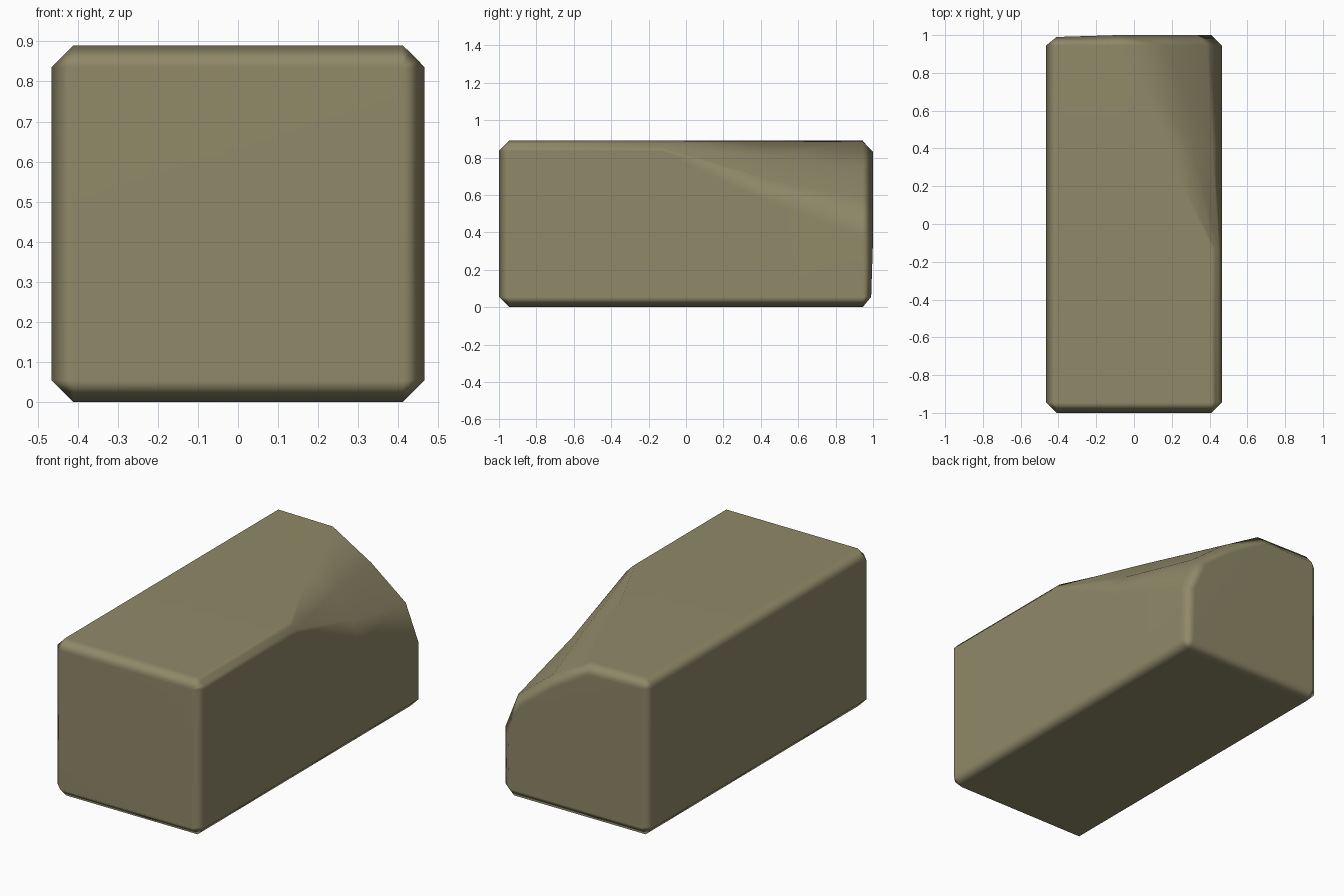
import bpy, bmesh

if "Cube" in bpy.data.objects:
    bpy.data.objects.remove(bpy.data.objects["Cube"])

W, H, B = 0.465, 0.89, 0.055      # half width, height, chamfer
I = W - B

mat = bpy.data.materials.new("olive tan")
mat.diffuse_color = (0.28, 0.25, 0.14, 1)
mat.use_nodes = True
mat.node_tree.nodes["Principled BSDF"].inputs["Base Color"].default_value = mat.diffuse_color


def section(y, arc):
    """Chamfered cross-section; arc = four points of the upper right corner."""
    pts = [(-I, 0), (I, 0), (W, B)] + arc + [(-I, H), (-W, H - B), (-W, B)]
    return [(x, y, z) for x, z in pts]


def inset(ring, y):
    """End face ring, pulled in by the chamfer width."""
    return [(max(-I, min(I, p[0])), y, max(B, min(H - B, p[2]))) for p in ring]


# upper right corner: plain chamfer at the front, broad rounded slope at the back
plain = [(W, H - B), (0.449, 0.853), (0.429, 0.873), (I, H)]
middle = [(W, 0.57), (0.415, 0.69), (0.30, 0.81), (0.15, 0.888)]
worn = [(W, 0.373), (0.385, 0.577), (0.17, 0.745), (-0.07, 0.885)]
worn_end = [(0.41, 0.36), (0.335, 0.54), (0.14, 0.69), (-0.09, 0.83)]

front = section(-1 + B, plain)
back = section(1 - B, worn)
end = inset(back, 0.99)
end[3:7] = [(x, 1.0, z) for x, z in worn_end]
rings = [inset(front, -1), front, section(-0.13, plain),
         section(0.42, middle), back, end]

# loft the rings into a closed block
bm = bmesh.new()
vr = [[bm.verts.new(p) for p in r] for r in rings]
n = len(vr[0])
for r0, r1 in zip(vr, vr[1:]):
    for i in range(n):
        j = (i + 1) % n
        bm.faces.new((r0[i], r0[j], r1[j], r1[i]))
bm.faces.new(vr[0][::-1])
bm.faces.new(vr[-1])
bmesh.ops.remove_doubles(bm, verts=bm.verts, dist=0.0005)
bmesh.ops.recalc_face_normals(bm, faces=bm.faces)
for f in bm.faces:
    f.smooth = True

me = bpy.data.meshes.new("worn_block")
bm.to_mesh(me)
bm.free()
me.materials.append(mat)
block = bpy.data.objects.new("worn_block", me)
bpy.context.collection.objects.link(block)

# keep the large faces flat and the chamfers soft
wn = block.modifiers.new("soft chamfers", 'WEIGHTED_NORMAL')
wn.weight = 70
